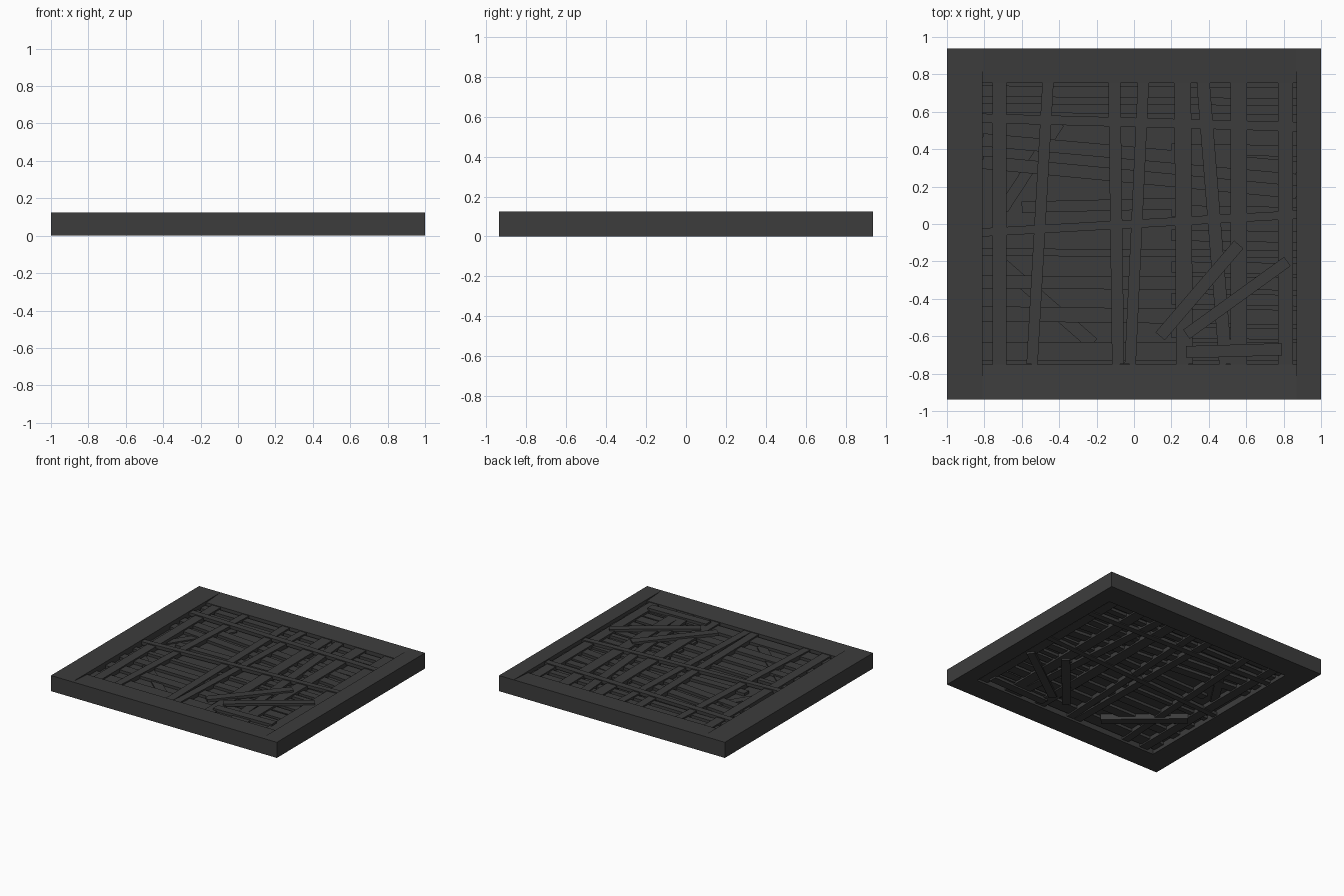
import bpy, bmesh, math
from mathutils import Matrix, Vector

cube = bpy.data.objects.get("Cube")
if cube:
    bpy.data.objects.remove(cube)

H = 0.125                                  # full thickness
X0, X1, Y0, Y1 = -0.81, 0.87, -0.75, 0.755  # opening
DEPTH = 0.937

charcoal = bpy.data.materials.new("charcoal")
charcoal.use_nodes = True
tone = (0.046, 0.046, 0.046, 1)
charcoal.diffuse_color = tone
bsdf = next(n for n in charcoal.node_tree.nodes if n.type == 'BSDF_PRINCIPLED')
bsdf.inputs["Base Color"].default_value = tone
bsdf.inputs["Roughness"].default_value = 0.8


def finish(name, bm):
    bmesh.ops.recalc_face_normals(bm, faces=bm.faces)
    mesh = bpy.data.meshes.new(name)
    bm.to_mesh(mesh)
    bm.free()
    mesh.materials.append(charcoal)
    obj = bpy.data.objects.new(name, mesh)
    bpy.context.collection.objects.link(obj)
    return obj


def add_box(bm, lo, hi):
    lo, hi = Vector(lo), Vector(hi)
    size = hi - lo
    m = Matrix.Translation((lo + hi) / 2) @ Matrix.Diagonal((*size, 1))
    return bmesh.ops.create_cube(bm, size=1, matrix=m)["verts"]


def box(name, lo, hi):
    bm = bmesh.new()
    add_box(bm, lo, hi)
    return finish(name, bm)


def board(name, a, b, width, z0, z1):
    """Flat board running from point a to point b."""
    a, b = Vector(a), Vector(b)
    d = b - a
    mid = (a + b) / 2
    m = (Matrix.Translation((mid.x, mid.y, (z0 + z1) / 2))
         @ Matrix.Rotation(math.atan2(d.y, d.x), 4, 'Z')
         @ Matrix.Diagonal((d.length, width, z1 - z0, 1)))
    bm = bmesh.new()
    bmesh.ops.create_cube(bm, size=1, matrix=m)
    return finish(name, bm)


def both_sides(name, a, b, width, z0, z1):
    board(name + "_upper", a, b, width, z0, z1)
    board(name + "_lower", a, b, width, H - z1, H - z0)


# Frame: two side rails, and two end rails that dip toward the opening
box("right_rail", (-1, -DEPTH, 0), (X0, DEPTH, H))
box("left_rail", (X1, -DEPTH, 0), (1, DEPTH, H))
for name, outer, inner in (("front_rail", -DEPTH, Y0), ("back_rail", DEPTH, Y1)):
    bm = bmesh.new()
    verts = add_box(bm, (X0, min(outer, inner), 0), (X1, max(outer, inner), H))
    for v in verts:
        if v.co.z > H / 2 and abs(v.co.y - inner) < 0.001:
            v.co.z -= 0.012
    finish(name, bm)

# Thin core panel behind the boards
box("core_panel", (X0, Y0, 0.05), (X1, Y1, 0.075))

# Inner cross boards: right-end y, left-end y, width
cross = [(-0.68, -0.68, 0.10), (-0.48, -0.50, 0.08), (-0.31, -0.32, 0.07),
         (-0.15, -0.16, 0.04), (0.33, 0.17, 0.07), (0.45, 0.30, 0.07),
         (0.62, 0.61, 0.05), (0.71, 0.70, 0.06)]
for i, (ya, yb, w) in enumerate(cross):
    both_sides(f"cross_board_{i}", (X0, ya), (X1, yb), w, 0.07, 0.097)
both_sides("short_cross_board", (-0.6, 0.09), (0.25, 0.11), 0.06, 0.07, 0.097)

# Extra short boards toward the left side
for i, y in enumerate((-0.58, -0.40, -0.23, -0.06, 0.07, 0.40)):
    both_sides(f"side_board_{i}", (0.2, y), (X1, y - 0.01), 0.06, 0.07, 0.092)

# Uprights: back x, front x, width
uprights = [(-0.72, -0.72, 0.075), (-0.46, -0.545, 0.06), (-0.105, -0.085, 0.065),
            (0.05, -0.02, 0.06), (0.26, 0.27, 0.09), (0.37, 0.49, 0.07),
            (0.56, 0.56, 0.09), (0.81, 0.81, 0.08)]
for i, (xb, xf, w) in enumerate(uprights):
    both_sides(f"upright_{i}", (xb, Y1), (xf, Y0), w, 0.07, 0.108)

# Long straps laid over the uprights
both_sides("back_strap", (X0, 0.565), (X1, 0.52), 0.05, 0.09, 0.116)
both_sides("middle_strap", (X0, -0.045), (X1, 0.05), 0.045, 0.09, 0.116)

# Loose boards on top
both_sides("steep_brace", (0.14, -0.6), (0.56, -0.11), 0.065, 0.1, 0.122)
both_sides("shallow_brace", (0.28, -0.59), (0.82, -0.2), 0.06, 0.1, 0.122)
both_sides("patch_board", (0.28, -0.685), (0.79, -0.67), 0.065, 0.1, 0.122)

# Deep braces seen between the boards
board("deep_front_brace", (-0.7, -0.22), (-0.22, -0.64), 0.07, 0.006, 0.085)
board("deep_back_brace", (-0.7, 0.08), (-0.4, 0.54), 0.06, 0.03, 0.085)
